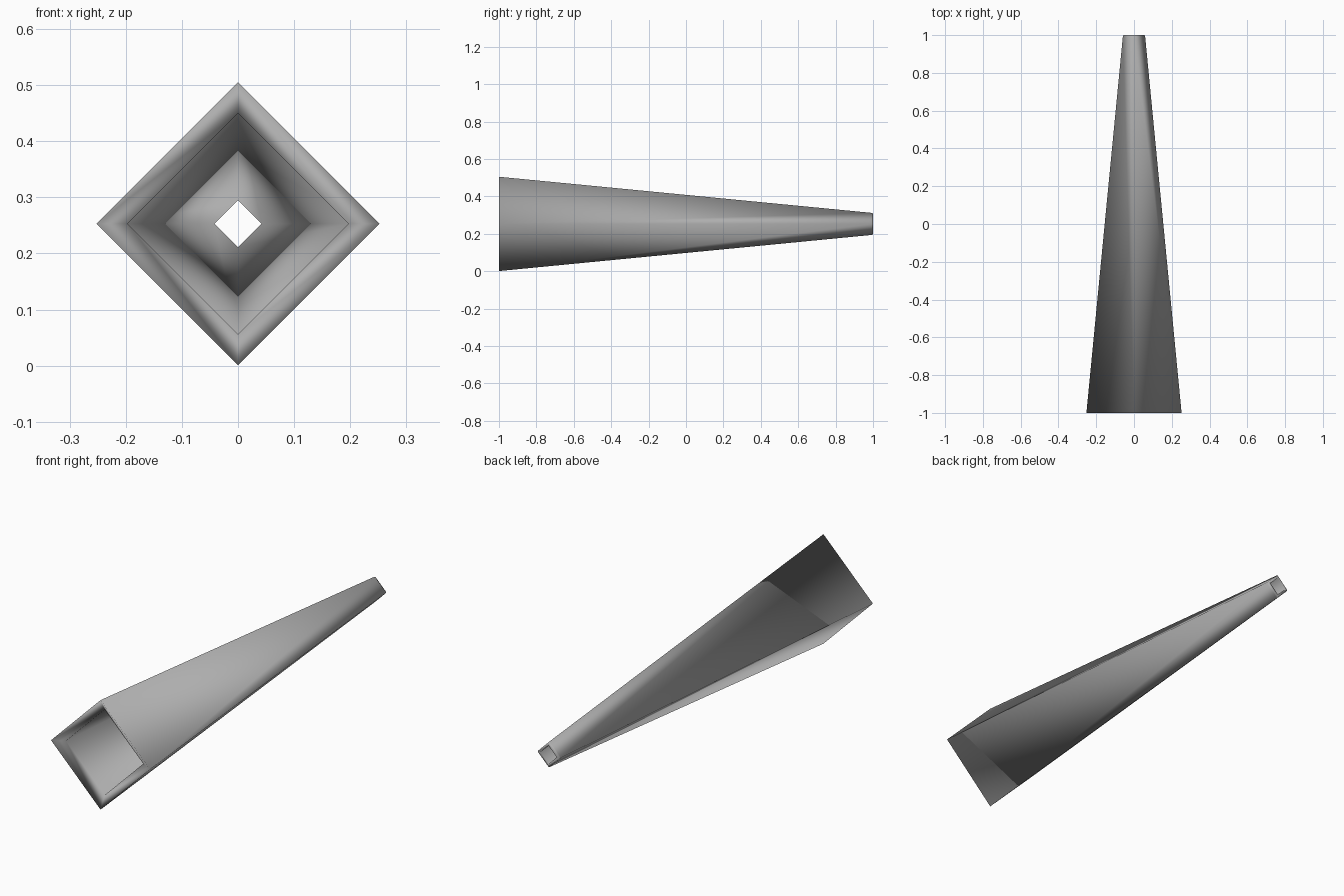
import bpy, bmesh
from math import sin, cos, pi

if "Cube" in bpy.data.objects:
    bpy.data.objects.remove(bpy.data.objects["Cube"])

CENTRE_Z = 0.253
# closed wall section (y, radius): outer wall, narrow lip, inner wall, wide lip
PROFILE = [(-1.0, 0.252), (0.993, 0.059), (1.0, 0.055), (1.0, 0.042), (-0.97, 0.197)]
SIDES = 4

bm = bmesh.new()

# diamond rings along the tube
rings = []
for y, r in PROFILE:
    rings.append([bm.verts.new((r * cos(2 * pi * i / SIDES), y,
                                CENTRE_Z + r * sin(2 * pi * i / SIDES)))
                  for i in range(SIDES)])

# walls between consecutive rings, closing back to the first
for a, b in zip(rings, rings[1:] + rings[:1]):
    for i in range(SIDES):
        j = (i + 1) % SIDES
        bm.faces.new((a[i], a[j], b[j], b[i]))

bmesh.ops.recalc_face_normals(bm, faces=bm.faces)
for f in bm.faces:
    f.smooth = True

mesh = bpy.data.meshes.new("tapered_tube")
bm.to_mesh(mesh)
bm.free()
tube = bpy.data.objects.new("tapered_tube", mesh)
bpy.context.collection.objects.link(tube)

# dark grey finish
grey = bpy.data.materials.new("dark_grey")
grey.diffuse_color = (0.42, 0.42, 0.42, 1)
grey.use_nodes = True
grey.node_tree.nodes["Principled BSDF"].inputs["Base Color"].default_value = grey.diffuse_color
mesh.materials.append(grey)
